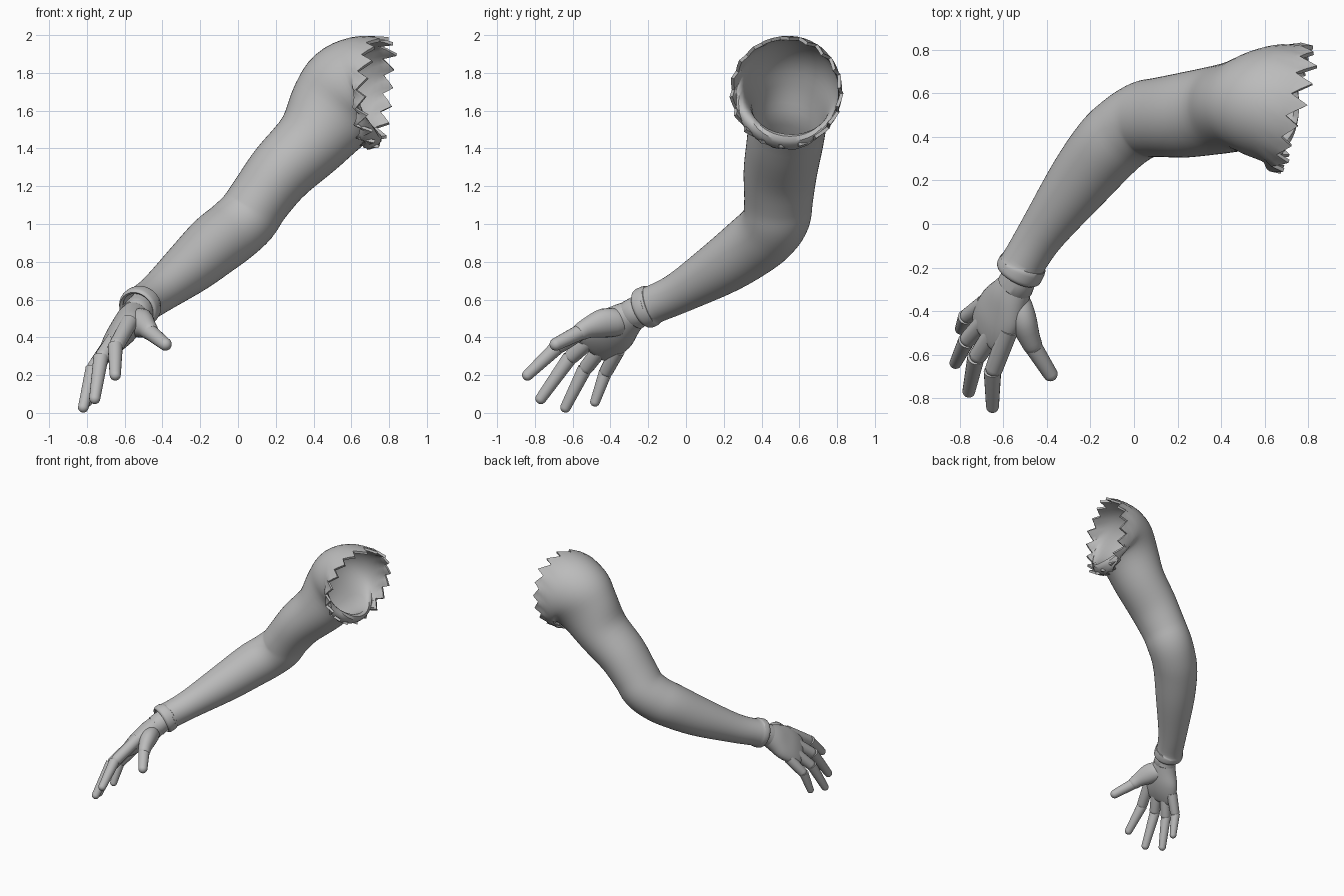
import bpy, bmesh, math, random
from mathutils import Vector

if "Cube" in bpy.data.objects:
    bpy.data.objects.remove(bpy.data.objects["Cube"])

random.seed(4)
grey = bpy.data.materials.new("plain_grey")
grey.diffuse_color = (0.5, 0.5, 0.5, 1)
grey.use_nodes = True
grey.node_tree.nodes["Principled BSDF"].inputs["Base Color"].default_value = grey.diffuse_color


def catmull(a, b, c, d, t):
    return [0.5 * (2 * q + (r - p) * t + (2 * p - 5 * q + 4 * r - s) * t * t
                   + (3 * q - p - 3 * r + s) * t ** 3) for p, q, r, s in zip(a, b, c, d)]


def resample(rings, k):
    out, n = [], len(rings)
    for i in range(n - 1):
        pts = [rings[max(0, min(n - 1, i + o))] for o in (-1, 0, 1, 2)]
        out += [catmull(*pts, j / k) for j in range(k)]
    return out + [list(rings[-1])]


def loft(name, rings, hint, n=24, k=1, cap=True, tear=None, thick=0):
    """Skin elliptical rings (x, y, z, radius_u, radius_v) along a path."""
    rings = resample(rings, k) if k > 1 else rings
    pts = [Vector(r[:3]) for r in rings]
    bm = bmesh.new()
    loops = []
    for j, r in enumerate(rings):
        t = (pts[min(j + 1, len(pts) - 1)] - pts[max(j - 1, 0)]).normalized()
        u = (Vector(hint) - t * t.dot(Vector(hint))).normalized()
        v = t.cross(u)
        w = max(0, 1 - (len(rings) - 1 - j) / k) if tear else 0
        loop = []
        for i in range(n):
            a = 2 * math.pi * i / n
            p = pts[j] + u * r[3] * math.cos(a) + v * r[4] * math.sin(a)
            if w:
                p += t * tear[i] * w
            loop.append(bm.verts.new(p))
        loops.append(loop)
    for A, B in zip(loops, loops[1:]):
        for i in range(n):
            m = (i + 1) % n
            bm.faces.new((A[i], A[m], B[m], B[i]))
    if cap:
        bm.faces.new(loops[0][::-1])
        bm.faces.new(loops[-1])
    me = bpy.data.meshes.new(name)
    bm.to_mesh(me)
    bm.free()
    ob = bpy.data.objects.new(name, me)
    bpy.context.collection.objects.link(ob)
    me.materials.append(grey)
    bpy.ops.object.select_all(action='DESELECT')
    ob.select_set(True)
    bpy.context.view_layer.objects.active = ob
    if thick:
        s = ob.modifiers.new("wall", 'SOLIDIFY')
        s.thickness, s.offset = thick, -1
        bpy.ops.object.modifier_apply(modifier=s.name)
    bpy.ops.object.shade_smooth_by_angle(angle=math.radians(40))
    return ob


def segment(name, a, b, ra, rb):
    """Tapered finger piece with rounded ends."""
    a, b = Vector(a), Vector(b)
    d = (b - a).normalized()
    rings = []
    for s in range(5):
        q = math.radians(6 + 84 * s / 4)
        rings.append((*(a + d * ra * 0.45 * (1 - math.sin(q))), ra * math.sin(q), ra * math.sin(q)))
    for s in range(6):
        q = math.radians(90 - 84 * s / 5)
        rings.append((*(b - d * rb * (1 - math.sin(math.pi / 2 - q))), rb * math.sin(q), rb * math.sin(q)))
    return loft(name, rings, (0.46, -0.67, 0.59), n=18)


# Hollow sleeve: cuff, forearm, elbow, upper arm, shoulder with torn edge
sleeve = [
    (-0.537, -0.235, 0.547, .098, .098), (-0.530, -0.222, 0.553, .110, .110),
    (-0.512, -0.190, 0.568, .110, .110), (-0.498, -0.160, 0.580, .102, .102),
    (-0.415, -0.030, 0.640, .110, .112), (-0.250, 0.195, 0.775, .145, .150),
    (-0.120, 0.355, 0.890, .165, .168), (-0.030, 0.435, 0.960, .168, .172),
    (0.050, 0.480, 1.035, .168, .178), (0.115, 0.490, 1.130, .166, .182),
    (0.230, 0.500, 1.280, .178, .195), (0.390, 0.525, 1.440, .200, .203),
    (0.500, 0.545, 1.590, .248, .212), (0.575, 0.550, 1.670, .280, .250),
    (0.645, 0.548, 1.700, .292, .280), (0.705, 0.535, 1.700, .295, .305)]
N = 54
amps = [random.uniform(0.04, 0.075) for _ in range(N // 3)]
tear = [amps[i // 3] * (1, 0.35, -0.25)[i % 3] for i in range(N)]
loft("torn_sleeve", sleeve, (-0.7, 0, 0.7), n=N, k=4, cap=False, tear=tear, thick=0.018)

# Wrist ring and palm
WIDTH = (0.46, -0.67, 0.59)
loft("wrist", [(-0.49, -0.165, 0.585, .075, .075), (-0.53, -0.25, 0.54, .083, .080),
               (-0.545, -0.283, 0.518, .088, .082), (-0.55, -0.29, 0.512, .078, .072)], WIDTH, n=32)
palm = [(-0.543, -0.280, 0.520, .083, .077), (-0.570, -0.328, 0.487, .108, .080),
        (-0.602, -0.385, 0.442, .138, .076), (-0.637, -0.437, 0.400, .143, .066),
        (-0.665, -0.480, 0.367, .135, .050), (-0.682, -0.508, 0.347, .118, .034),
        (-0.689, -0.520, 0.338, .090, .012)]
loft("palm", palm, WIDTH, n=32, k=3)

# Fingers: knuckle, joint, tip, radius
fingers = {
    "index": ((-0.60, -0.55, 0.435), (-0.65, -0.685, 0.345), (-0.65, -0.86, 0.18), .041),
    "middle": ((-0.655, -0.51, 0.385), (-0.727, -0.62, 0.285), (-0.762, -0.785, 0.052), .041),
    "ring": ((-0.695, -0.455, 0.335), (-0.772, -0.54, 0.225), (-0.825, -0.65, 0.005), .039),
    "little": ((-0.715, -0.385, 0.29), (-0.775, -0.43, 0.205), (-0.80, -0.49, 0.035), .036)}
for name, (a, b, c, r) in fingers.items():
    a, b, c = Vector(a), Vector(b), Vector(c)
    segment(name + "_finger_base", a - (b - a) * 0.5, b + (b - a).normalized() * 0.012, r * 1.12, r)
    segment(name + "_finger_tip", b - (c - b).normalized() * 0.012, c, r * 0.98, r * 0.72)

# Thumb: fleshy base and tip
thumb = [(-0.555, -0.315, 0.49, .045, .04), (-0.54, -0.355, 0.48, .072, .062),
         (-0.512, -0.44, 0.475, .078, .064), (-0.482, -0.52, 0.45, .056, .050),
         (-0.462, -0.565, 0.425, .045, .043), (-0.458, -0.573, 0.42, .03, .03)]
loft("thumb_base", thumb, WIDTH, n=24, k=3)
segment("thumb_tip", (-0.475, -0.545, 0.435), (-0.368, -0.715, 0.35), .043, .034)
